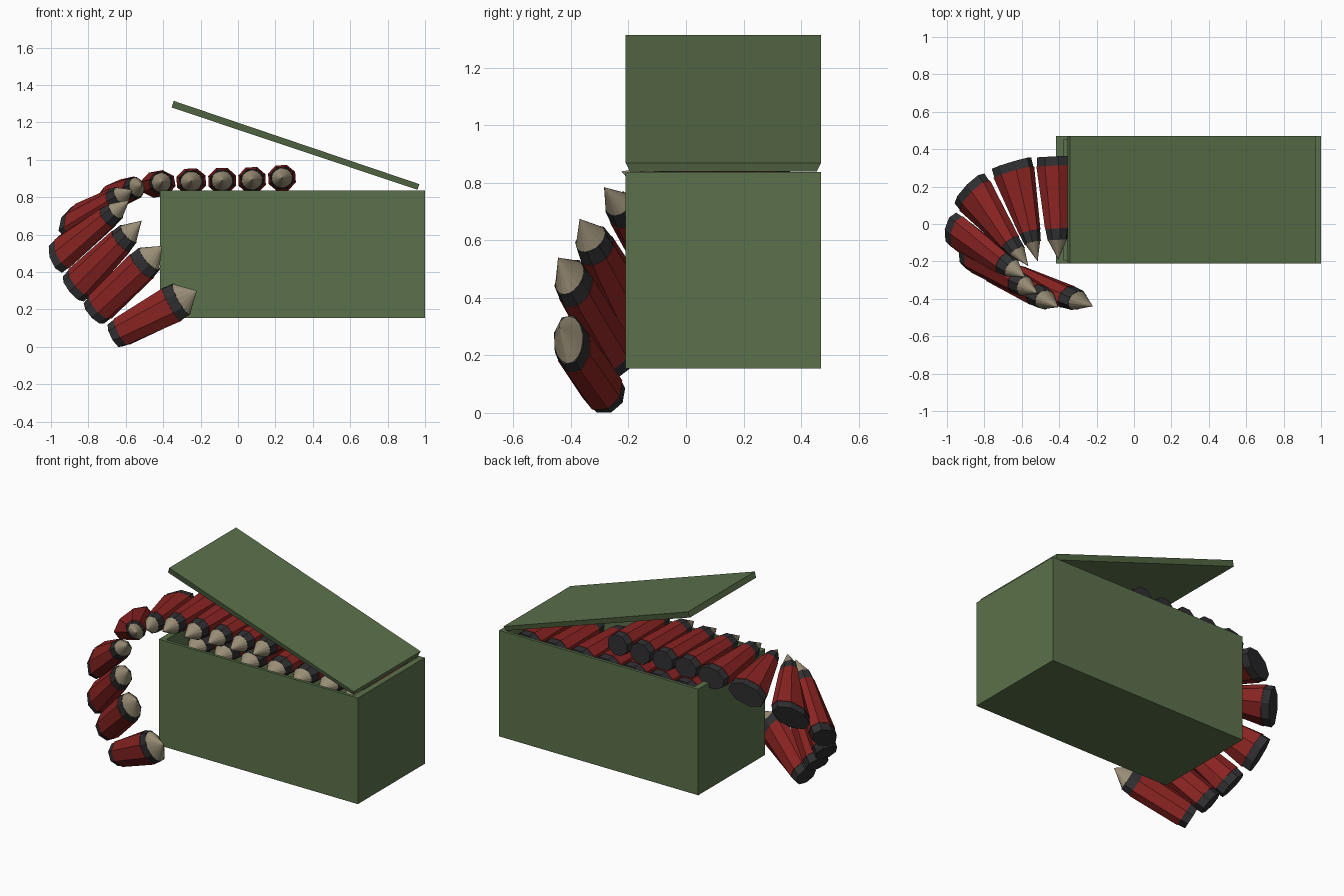
import bpy, bmesh, math
from mathutils import Vector

if "Cube" in bpy.data.objects:
    bpy.data.objects.remove(bpy.data.objects["Cube"])


def material(name, rgb):
    m = bpy.data.materials.new(name)
    m.diffuse_color = (*rgb, 1)
    m.use_nodes = True
    m.node_tree.nodes["Principled BSDF"].inputs["Base Color"].default_value = m.diffuse_color
    return m


GREEN = material("green_paint", (0.105, 0.165, 0.07))
BLACK = material("black_metal", (0.03, 0.03, 0.033))
RED = material("red_shell", (0.26, 0.018, 0.016))
TAN = material("tan_tip", (0.32, 0.27, 0.18))


def finish(bm, name, mats):
    bmesh.ops.recalc_face_normals(bm, faces=bm.faces)
    me = bpy.data.meshes.new(name)
    bm.to_mesh(me)
    bm.free()
    for m in mats:
        me.materials.append(m)
    ob = bpy.data.objects.new(name, me)
    bpy.context.collection.objects.link(ob)
    return ob


def block(bm, bottom, top):
    """Six-sided solid from two rings of four corners."""
    lo = [bm.verts.new(p) for p in bottom]
    hi = [bm.verts.new(p) for p in top]
    bm.faces.new(lo)
    cap = bm.faces.new(hi)
    for i in range(4):
        j = (i + 1) % 4
        bm.faces.new((lo[i], lo[j], hi[j], hi[i]))
    return cap


def rect(x0, x1, y0, y1, z0, z1):
    return [(x0, y0, z0), (x1, y0, z1), (x1, y1, z1), (x0, y1, z0)]


# Open box: inset the top face unevenly and sink it
bm = bmesh.new()
cap = block(bm, rect(-.416, 1, -.21, .47, .155, .155),
            rect(-.416, 1, -.21, .47, .837, .837))
ext = bmesh.ops.extrude_face_region(bm, geom=[cap])
bm.faces.remove(cap)
rim = [v for v in ext["geom"] if isinstance(v, bmesh.types.BMVert)]
for v in rim:
    v.co.x = .292 + (v.co.x - .292) * .945
    v.co.y = .13 + (v.co.y - .13) * .945
inner = [f for f in ext["geom"] if isinstance(f, bmesh.types.BMFace)]
ext = bmesh.ops.extrude_face_region(bm, geom=inner)
bmesh.ops.delete(bm, geom=[f for f in inner if f.is_valid], context='FACES_ONLY')
for v in ext["geom"]:
    if isinstance(v, bmesh.types.BMVert):
        v.co.z = .19
finish(bm, "box", [GREEN])

# Tilted lid, its underside slightly narrower at the hinge
bm = bmesh.new()
low = [(-.355, -.205, 1.28), (.96, -.195, .84), (.96, .455, .84), (-.355, .465, 1.28)]
block(bm, low, rect(-.343, .97, -.21, .47, 1.315, .87))
finish(bm, "lid", [GREEN])

# Cartridge profile: (material, sides, [(position along length, radius), ...])
R = .074
PROFILE = [(0, 8, [(0, 0), (0, .068), (.09, .071), (.09, 0)]),
           (1, 8, [(.09, 0), (.09, .074), (.70, .064), (.70, 0)]),
           (0, 8, [(.70, 0), (.70, .062), (.81, .056), (.81, 0)]),
           (2, 16, [(.81, 0), (.81, .052), (1, 0)])]


def cartridge(name, base, tip, base_u, tip_u):
    """Round section stretched along the belt by the u vectors."""
    bm = bmesh.new()
    axis = (tip - base).normalized()
    for mat, n, stations in PROFILE:
        rings = []
        for t, r in stations:
            c = base.lerp(tip, t)
            if r == 0:
                rings.append([bm.verts.new(c)] * n)
                continue
            u = base_u.lerp(tip_u, t)
            u = u - axis * u.dot(axis)
            v = axis.cross(u).normalized() * r
            u = u * (r / R)
            ang = [2 * math.pi * (k + .5) / n for k in range(n)]
            rings.append([bm.verts.new(c + u * math.cos(a) + v * math.sin(a)) for a in ang])
        for a, b in zip(rings, rings[1:]):
            for k in range(n):
                j = (k + 1) % n
                loop = list(dict.fromkeys((a[k], a[j], b[j], b[k])))
                bm.faces.new(loop).material_index = mat
    finish(bm, name, [BLACK, RED, TAN])


def belt(name, pairs):
    bases = [Vector(p[0]) for p in pairs]
    tips = [Vector(p[1]) for p in pairs]

    def half(pts, i):
        a, b = max(i - 1, 0), min(i + 1, len(pts) - 1)
        return (pts[b] - pts[a]) / (b - a) * .49

    for i in range(len(pairs)):
        cartridge(f"{name}_{i + 1}", bases[i], tips[i], half(bases, i), half(tips, i))


# Belt lying over the top, then curling down the left side
flat = [((x, .36, z), (x, -.19, z)) for x, z in
        ((.235, .903), (.075, .892), (-.085, .888), (-.25, .885))]
curl = [((-.43, .36, .87), (-.405, -.19, .88)),
        ((-.655, .325, .81), (-.515, -.2, .865)),
        ((-.88, .19, .67), (-.565, -.225, .84)),
        ((-.965, -.03, .48), (-.58, -.285, .785)),
        ((-.88, -.17, .31), (-.515, -.37, .675)),
        ((-.77, -.235, .18), (-.405, -.445, .54)),
        ((-.66, -.275, .06), (-.22, -.44, .30))]
belt("belt_cartridge", flat + curl)

# Layer stored just below the rim
belt("stored_cartridge", [((-.27 + .187 * i, .42, .765), (-.27 + .187 * i, -.13, .765))
                          for i in range(7)])
